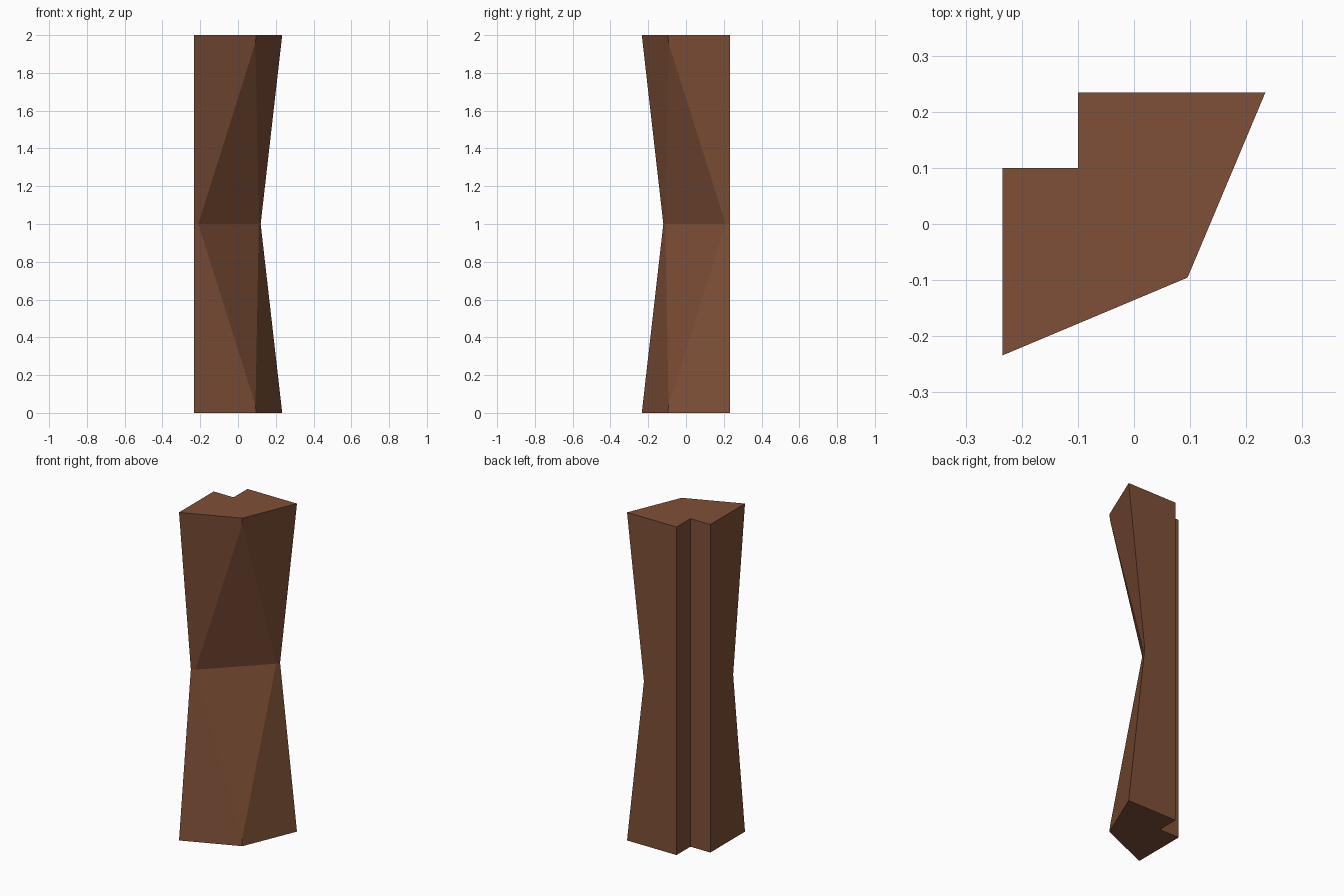
import bpy
import bmesh

cube = bpy.data.objects.get("Cube")
if cube:
    bpy.data.objects.remove(cube, do_unlink=True)

# Brown wood colour
wood = bpy.data.materials.new("brown_wood")
wood.use_nodes = True
colour = (0.21, 0.08, 0.038, 1)
wood.diffuse_color = colour
wood.node_tree.nodes["Principled BSDF"].inputs["Base Color"].default_value = colour

# Plan corners at the ends and at the pinched waist
notch = {"left": (-0.234, 0.1), "inner": (-0.1, 0.1), "back": (-0.1, 0.234)}
end = {**notch, "front": (-0.234, -0.234), "nose": (0.0955, -0.0955), "side": (0.234, 0.234)}
waist = {**notch, "front": (-0.234, -0.12), "cut_a": (-0.21, -0.11),
         "cut_b": (0.11, 0.21), "side": (0.12, 0.234)}

bm = bmesh.new()


def build_half(sign):
    """One half of the post, from the waist up (1) or down (-1)."""
    e = {k: bm.verts.new((x, y, 1 + sign)) for k, (x, y) in end.items()}
    w = {k: bm.verts.new((x, y, 1)) for k, (x, y) in waist.items()}
    tip = bm.verts.new((0.0925, -0.0925, 1 + 0.96 * sign))

    # End cap and straight walls with the corner notch
    bm.faces.new([e[k] for k in ("front", "nose", "side", "back", "inner", "left")])
    walls = ("side", "back", "inner", "left", "front")
    for a, b in zip(walls, walls[1:]):
        bm.faces.new((e[a], e[b], w[b], w[a]))

    # Leaning outer faces and the hewn facet between them
    bm.faces.new((e["front"], w["front"], w["cut_a"], tip, e["nose"]))
    bm.faces.new((e["side"], e["nose"], tip, w["cut_b"], w["side"]))
    bm.faces.new((tip, w["cut_a"], w["cut_b"]))


for sign in (1, -1):
    build_half(sign)
bmesh.ops.remove_doubles(bm, verts=bm.verts[:], dist=0.0005)
bmesh.ops.recalc_face_normals(bm, faces=bm.faces[:])

mesh = bpy.data.meshes.new("notched_post")
bm.to_mesh(mesh)
bm.free()
mesh.materials.append(wood)
post = bpy.data.objects.new("notched_post", mesh)
bpy.context.collection.objects.link(post)
